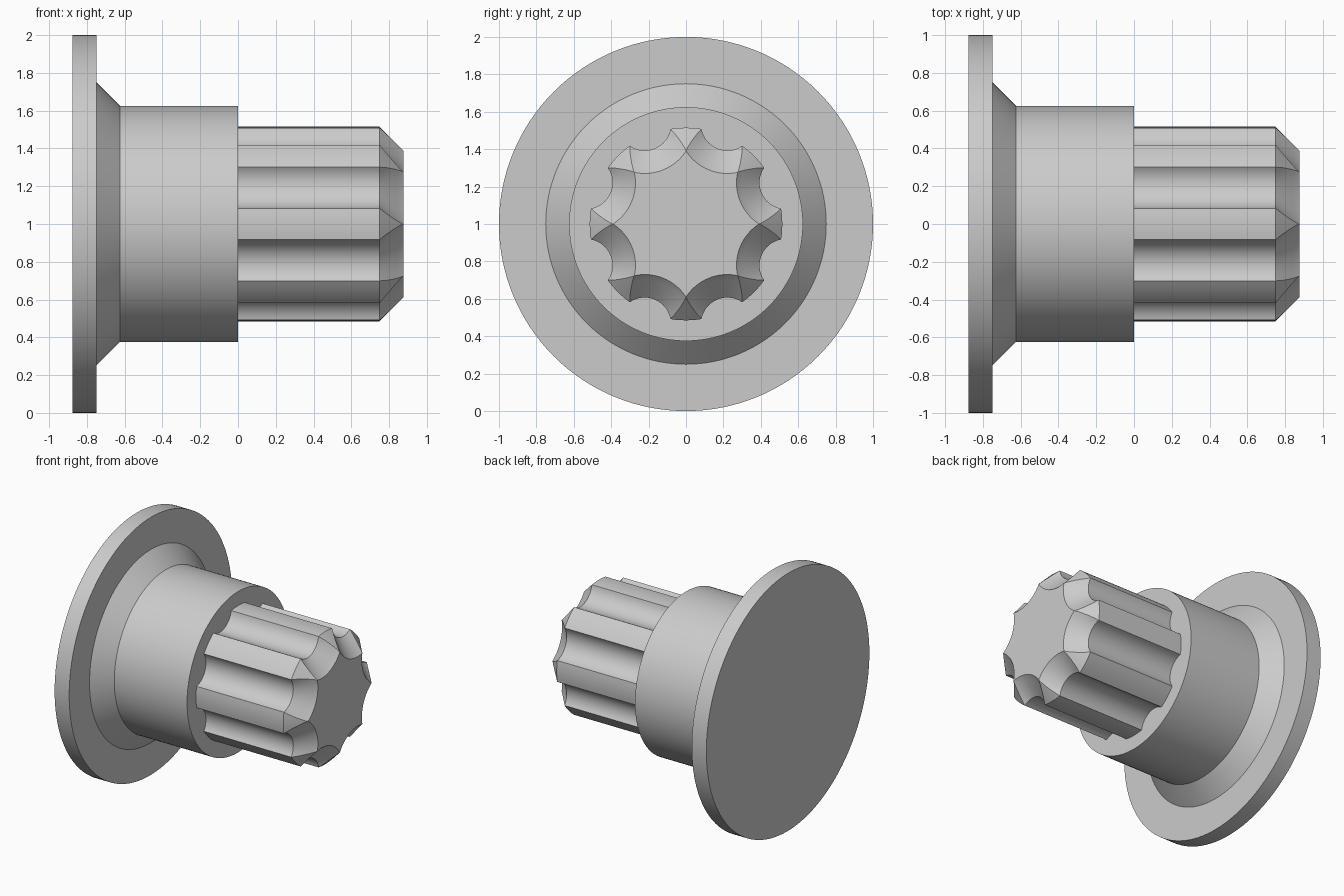
import bpy
import bmesh
from math import sin, cos, acos, atan2, hypot, pi, radians

cube = bpy.data.objects.get("Cube")
if cube:
    bpy.data.objects.remove(cube, do_unlink=True)

AXIS_Z = 1.0          # height of the horizontal axis
SEGMENTS = 128

# One plain grey for every part
grey = bpy.data.materials.new("plain_grey")
grey.use_nodes = True
grey.diffuse_color = (0.6, 0.6, 0.6, 1)
grey.node_tree.nodes["Principled BSDF"].inputs["Base Color"].default_value = (0.6, 0.6, 0.6, 1)


def loft(name, sections):
    """Skin a list of (x, [(y, z), ...]) sections along x and cap both ends."""
    bm = bmesh.new()
    rings = [[bm.verts.new((x, y, z + AXIS_Z)) for y, z in pts] for x, pts in sections]
    n = len(rings[0])
    for a, b in zip(rings, rings[1:]):
        for i in range(n):
            j = (i + 1) % n
            bm.faces.new((a[i], a[j], b[j], b[i]))
    bm.faces.new(rings[0])
    bm.faces.new(rings[-1])
    bmesh.ops.remove_doubles(bm, verts=bm.verts, dist=0.0001)
    bmesh.ops.recalc_face_normals(bm, faces=bm.faces)
    mesh = bpy.data.meshes.new(name)
    bm.to_mesh(mesh)
    bm.free()
    mesh.materials.append(grey)
    obj = bpy.data.objects.new(name, mesh)
    bpy.context.collection.objects.link(obj)
    bpy.ops.object.select_all(action='DESELECT')
    obj.select_set(True)
    bpy.context.view_layer.objects.active = obj
    bpy.ops.object.shade_smooth_by_angle(angle=radians(30))
    return obj


def circle(r):
    return [(r * cos(2 * pi * i / SEGMENTS), r * sin(2 * pi * i / SEGMENTS))
            for i in range(SEGMENTS)]


def spline_section(inset, teeth=8, tip_r=0.515, centre=0.577, groove_r=0.14):
    """Toothed outline with round grooves, offset inward by inset."""
    r, g = tip_r - inset, groove_r + inset
    half = pi / teeth
    # Half angle of the groove, measured from its own centre line
    a = min(half, acos((centre**2 + r**2 - g**2) / (2 * centre * r)))
    dx, dy = centre - r * cos(a), r * sin(a)
    g, b = hypot(dx, dy), atan2(dy, dx)
    tip_steps, groove_steps = 6, 16
    points = []
    for k in range(teeth):
        tooth = 2 * half * k
        for i in range(tip_steps):
            t = tooth + (half - a) * (2 * i / tip_steps - 1)
            points.append((r * cos(t), r * sin(t)))
        mid = tooth + half
        for i in range(groove_steps):
            s = b * (2 * i / groove_steps - 1)
            u, v = centre - g * cos(s), g * sin(s)
            points.append((u * cos(mid) - v * sin(mid), u * sin(mid) + v * cos(mid)))
    return points


# Wide disc at the back end
loft("flange", [(-0.875, circle(1)), (-0.75, circle(1))])

# Sleeve with a conical foot seated in the flange
loft("sleeve", [(x, circle(r)) for x, r in
                ((-0.8, 0.75), (-0.75, 0.75), (-0.625, 0.625), (0, 0.625))])

# Splined shaft whose outline shrinks evenly over the chamfered end
CHAMFER, STEPS = 0.125, 8
insets = [CHAMFER * i / STEPS for i in range(STEPS + 1)]
loft("splined_shaft", [(-0.05, spline_section(0))] +
     [(0.75 + d, spline_section(d)) for d in insets])
